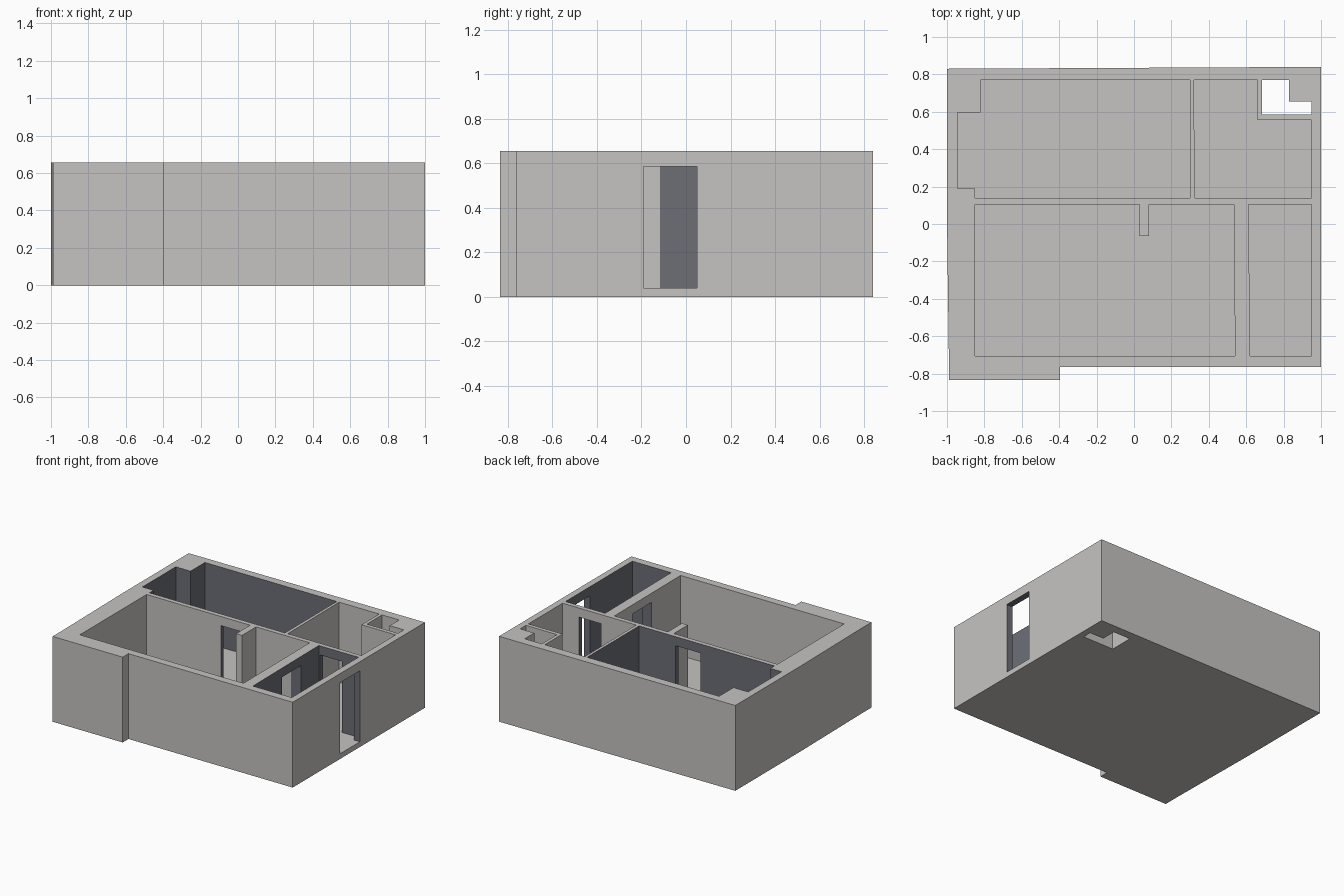
import bpy
import bmesh

if "Cube" in bpy.data.objects:
    bpy.data.objects.remove(bpy.data.objects["Cube"], do_unlink=True)

HEIGHT, FLOOR, DOOR_TOP, ABOVE = 0.655, 0.04, 0.585, 0.8


def material(name, color):
    mat = bpy.data.materials.new(name)
    mat.use_nodes = True
    mat.diffuse_color = color
    mat.node_tree.nodes["Principled BSDF"].inputs["Base Color"].default_value = color
    return mat


plaster = material("pale grey plaster", (0.56, 0.55, 0.535, 1))
slate = material("slate blue paint", (0.15, 0.158, 0.183, 1))


def prism(name, outline, bottom, top, painted=False):
    """Extrude a plan outline; painted prisms have slate sides and a plaster base."""
    bm = bmesh.new()
    base = bm.faces.new([bm.verts.new((x, y, bottom)) for x, y in outline])
    grown = bmesh.ops.extrude_face_region(bm, geom=[base])["geom"]
    verts = [v for v in grown if isinstance(v, bmesh.types.BMVert)]
    bmesh.ops.translate(bm, verts=verts, vec=(0, 0, top - bottom))
    bmesh.ops.recalc_face_normals(bm, faces=bm.faces)
    for face in bm.faces:
        face.material_index = int(painted and face.normal.z > -0.5)
    mesh = bpy.data.meshes.new(name)
    bm.to_mesh(mesh)
    bm.free()
    mesh.materials.append(plaster)
    mesh.materials.append(slate)
    obj = bpy.data.objects.new(name, mesh)
    bpy.context.collection.objects.link(obj)
    return obj


def rect(x0, x1, y0, y1):
    return [(x0, y0), (x1, y0), (x1, y1), (x0, y1)]


# Solid block with the stepped front corner
house = prism("apartment_shell", [
    (-0.99, -0.835), (-0.395, -0.835), (-0.395, -0.765), (1, -0.765),
    (1, 0.84), (-1, 0.83), (-1, 0.04), (-0.99, -0.7)], 0, HEIGHT)

# Rooms: living room with a stub wall, hall, bedroom with alcove, bathroom
living = [(-0.85, -0.705), (0.54, -0.705), (0.535, 0.105), (0.08, 0.105),
          (0.08, -0.065), (0.03, -0.065), (0.03, 0.105), (-0.85, 0.105)]
hall = [(0.62, -0.705), (0.95, -0.705), (0.95, 0.105), (0.613, 0.105)]
bedroom = [(-0.85, 0.14), (0.3, 0.14), (0.3, 0.77), (-0.82, 0.77),
           (-0.82, 0.595), (-0.945, 0.595), (-0.945, 0.19), (-0.85, 0.19)]
bathroom = [(0.325, 0.14), (0.95, 0.14), (0.95, 0.555), (0.66, 0.555),
            (0.66, 0.77), (0.32, 0.77)]
shaft = [(0.685, 0.585), (0.95, 0.585), (0.95, 0.655), (0.83, 0.655),
         (0.83, 0.77), (0.685, 0.77)]

cutters = [
    prism("living_room_space", living, FLOOR, ABOVE),
    prism("hall_space", hall, FLOOR, ABOVE, True),
    prism("bedroom_space", bedroom, FLOOR, ABOVE, True),
    prism("bathroom_space", bathroom, FLOOR, ABOVE),
    prism("shaft_space", shaft, -0.1, ABOVE),
]

# Doorways
doors = {
    "entrance_doorway": rect(0.93, 1.05, -0.19, 0.05),
    "living_doorway": rect(0.52, 0.64, -0.35, -0.115),
    "bathroom_doorway": rect(0.622, 0.81, 0.09, 0.16),
    "bedroom_doorway": rect(-0.22, -0.01, 0.09, 0.16),
}
cutters += [prism(n, o, FLOOR, DOOR_TOP, True) for n, o in doors.items()]

# Carve every space, keeping the paint of each cutter
for cutter in cutters:
    cutter.hide_render = True
    mod = house.modifiers.new(cutter.name, "BOOLEAN")
    mod.operation = "DIFFERENCE"
    mod.solver = "EXACT"
    mod.material_mode = "TRANSFER"
    mod.object = cutter

bpy.context.view_layer.update()
evaluated = house.evaluated_get(bpy.context.evaluated_depsgraph_get())
carved = bpy.data.meshes.new_from_object(evaluated)
house.modifiers.clear()
house.data = carved
for cutter in cutters:
    bpy.data.objects.remove(cutter, do_unlink=True)
